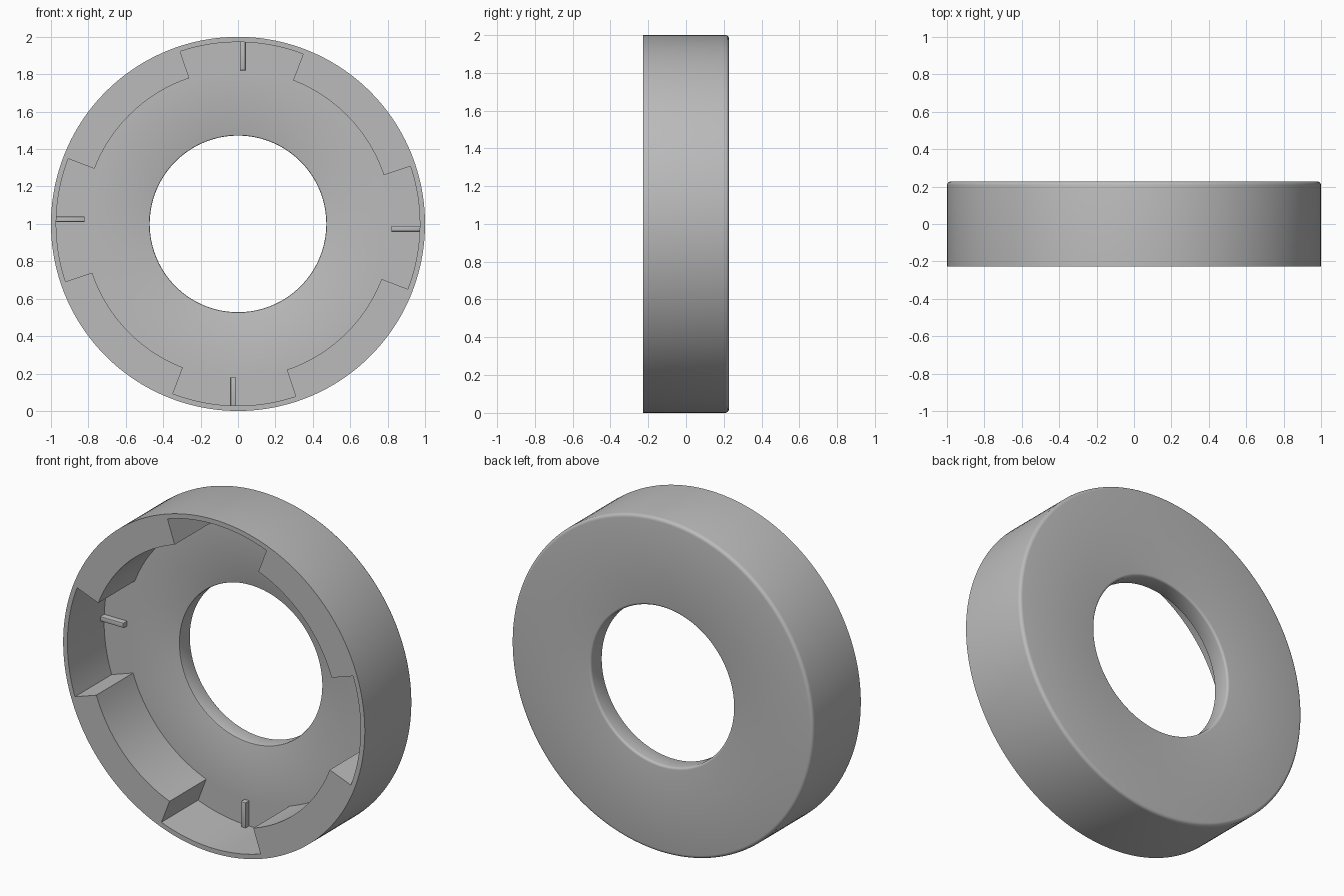
import bpy, bmesh
from math import radians, sin, cos, pi
from mathutils import Matrix

old = bpy.data.objects.get("Cube")
if old:
    bpy.data.objects.remove(old, do_unlink=True)

# Dimensions
FRONT, BACK, FLOOR = -0.2275, 0.2275, 0.12
OUTER, POCKET, TOOTH, HOLE = 1.0, 0.972, 0.822, 0.472
NOTCH_START, NOTCH_SPAN = 69.0, 39.5
NOTCH_STEPS, TOOTH_STEPS = 20, 25

grey = bpy.data.materials.new("plain grey")
grey.use_nodes = True
colour = (0.5, 0.5, 0.5, 1)
grey.diffuse_color = colour
grey.node_tree.nodes["Principled BSDF"].inputs["Base Color"].default_value = colour


def finish(bm, name):
    bmesh.ops.recalc_face_normals(bm, faces=bm.faces)
    mesh = bpy.data.meshes.new(name)
    bm.to_mesh(mesh)
    bm.free()
    obj = bpy.data.objects.new(name, mesh)
    bpy.context.collection.objects.link(obj)
    mesh.materials.append(grey)
    bpy.ops.object.select_all(action="DESELECT")
    obj.select_set(True)
    bpy.context.view_layer.objects.active = obj
    bpy.ops.object.shade_smooth_by_angle(angle=radians(30))
    return obj


def fillet(r, y, size, start, steps=4):
    """Quarter arc in (radius, depth) around a centre."""
    angles = [start + i * pi / 2 / steps for i in range(steps + 1)]
    return [(r + size * cos(a), y + size * sin(a)) for a in angles]


# Lathe profile from the front rim, round the back, through the hole to the floor
profile = [(POCKET, FRONT), (OUTER, FRONT)]
profile += fillet(OUTER - 0.02, BACK - 0.02, 0.02, 0)
profile += fillet(HOLE + 0.014, BACK - 0.014, 0.014, pi / 2)
profile += fillet(HOLE + 0.006, FLOOR + 0.006, 0.006, pi, 2)
profile += [(TOOTH, FLOOR), (POCKET, FLOOR), (TOOTH, FRONT)]
RIM, IN_FLOOR, OUT_FLOOR, TOOTH_FRONT = 0, len(profile) - 3, len(profile) - 2, len(profile) - 1

# Angular columns: a notch then a tooth, four times
columns = []
for q in range(4):
    start = NOTCH_START + 90 * q
    for i in range(NOTCH_STEPS):
        columns.append((start + NOTCH_SPAN * i / NOTCH_STEPS, True))
    for i in range(TOOTH_STEPS):
        columns.append((start + NOTCH_SPAN + (90 - NOTCH_SPAN) * i / TOOTH_STEPS, False))

# Ring cap with a notched cavity
bm = bmesh.new()
grid = []
for deg, _ in columns:
    a = radians(deg)
    grid.append([bm.verts.new((r * cos(a), y, 1 + r * sin(a))) for r, y in profile])

shared = [(i, i + 1) for i in range(IN_FLOOR)]
notch_rows = [(IN_FLOOR, OUT_FLOOR), (OUT_FLOOR, RIM)]
tooth_rows = [(IN_FLOOR, TOOTH_FRONT), (TOOTH_FRONT, RIM)]
for c, (_, is_notch) in enumerate(columns):
    here, there = grid[c], grid[(c + 1) % len(grid)]
    for i, j in shared + (notch_rows if is_notch else tooth_rows):
        bm.faces.new((here[i], here[j], there[j], there[i]))
    if is_notch != columns[c - 1][1]:
        bm.faces.new([here[k] for k in (IN_FLOOR, OUT_FLOOR, RIM, TOOTH_FRONT)])
bmesh.ops.delete(bm, geom=[v for v in bm.verts if not v.link_faces], context="VERTS")
finish(bm, "ring_cap")

# Small radial ribs on the cavity floor, one in each notch
for q, side in enumerate(("top", "right", "bottom", "left")):
    bm = bmesh.new()
    bmesh.ops.create_cube(bm, size=1)
    bmesh.ops.scale(bm, vec=(0.03, 0.04, 0.155), verts=bm.verts)
    bmesh.ops.translate(bm, vec=(0.025, FLOOR - 0.015, 0.8975), verts=bm.verts)
    top_edges = [e for e in bm.edges if all(v.co.y < FLOOR - 0.02 for v in e.verts)]
    bmesh.ops.bevel(bm, geom=top_edges, offset=0.006, segments=2, profile=0.5, affect="EDGES")
    turn = Matrix.Translation((0, 0, 1)) @ Matrix.Rotation(q * pi / 2, 4, "Y")
    bmesh.ops.transform(bm, matrix=turn, verts=bm.verts)
    finish(bm, side + "_rib")
